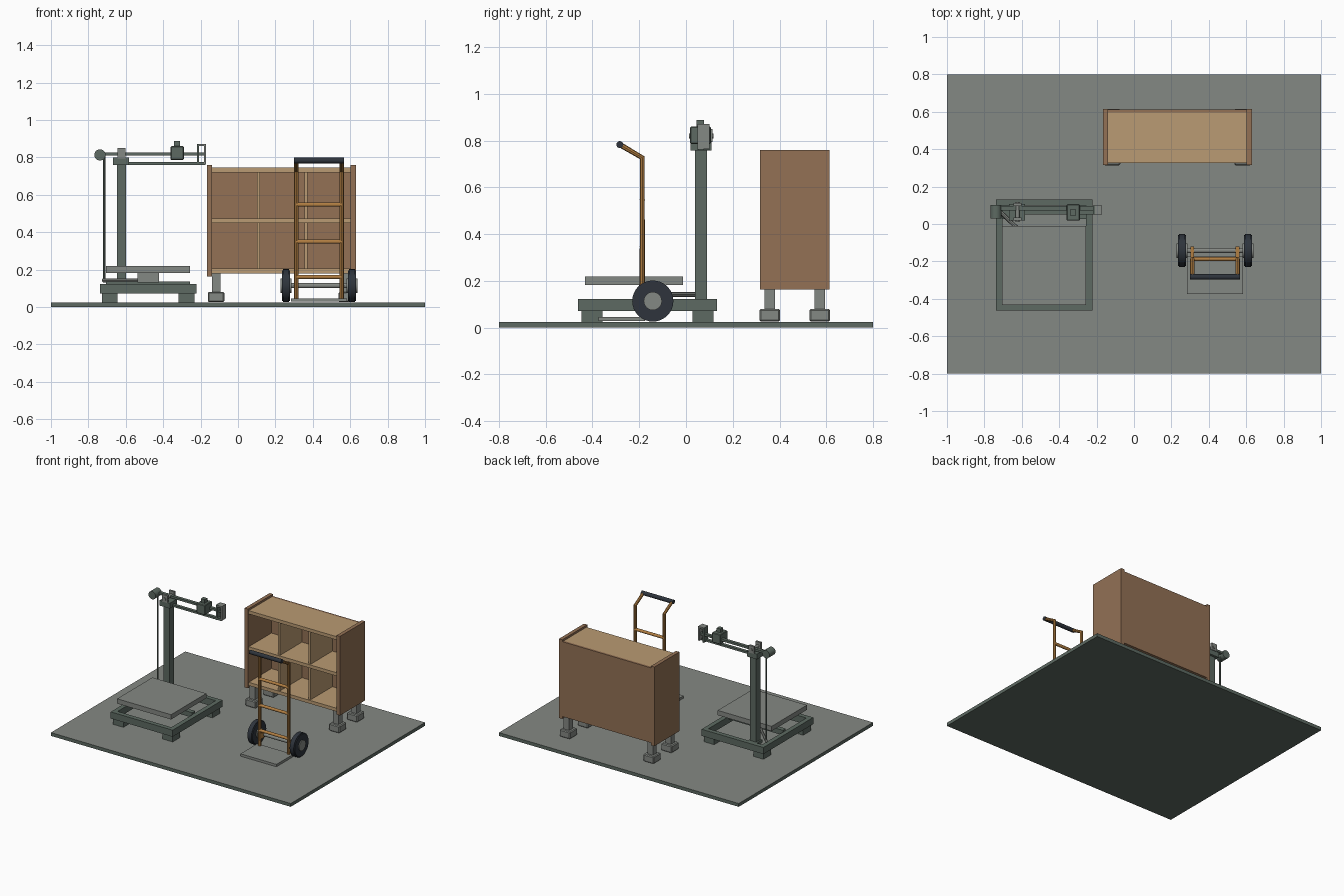
import bpy, bmesh, math
from mathutils import Vector

cube = bpy.data.objects.get("Cube")
if cube:
    bpy.data.objects.remove(cube, do_unlink=True)


def material(name, rgb):
    lin = [((c / 255 + 0.055) / 1.055) ** 2.4 for c in rgb] + [1]
    m = bpy.data.materials.new(name)
    m.use_nodes = True
    m.diffuse_color = lin
    m.node_tree.nodes["Principled BSDF"].inputs["Base Color"].default_value = lin
    return m


STEEL = material("grey_steel", (132, 136, 131))
IRON = material("green_grey_iron", (93, 106, 98))
BROWN = material("brown_wood", (147, 113, 85))
TAN = material("tan_wood", (186, 155, 115))
ORANGE = material("orange_paint", (177, 126, 66))
RUBBER = material("dark_rubber", (46, 52, 60))


def finish(name, bm, mat):
    me = bpy.data.meshes.new(name)
    bm.to_mesh(me)
    bm.free()
    ob = bpy.data.objects.new(name, me)
    bpy.context.collection.objects.link(ob)
    me.materials.append(mat)
    return ob


def box(name, mat, x, y, z, bevel=0):
    """Box from (min, max) ranges."""
    bm = bmesh.new()
    bmesh.ops.create_cube(bm, size=1)
    for v in bm.verts:
        v.co = [r[0] + (c + 0.5) * (r[1] - r[0]) for c, r in zip(v.co, (x, y, z))]
    if bevel:
        bmesh.ops.bevel(bm, geom=bm.edges[:], offset=bevel, segments=1, affect='EDGES')
    return finish(name, bm, mat)


def rod(name, mat, a, b, r, sides=16, bevel=0):
    """Cylinder between two points."""
    a, b = Vector(a), Vector(b)
    bm = bmesh.new()
    bmesh.ops.create_cone(bm, cap_ends=True, segments=sides, radius1=r, radius2=r,
                          depth=(b - a).length)
    if bevel:
        rims = [e for e in bm.edges if any(len(f.verts) > 4 for f in e.link_faces)]
        bmesh.ops.bevel(bm, geom=rims, offset=bevel, segments=2, affect='EDGES')
    ob = finish(name, bm, mat)
    ob.location = (a + b) / 2
    ob.rotation_mode = 'QUATERNION'
    ob.rotation_quaternion = (b - a).to_track_quat('Z', 'Y')
    smooth(ob)
    return ob


def smooth(ob):
    bpy.ops.object.select_all(action='DESELECT')
    ob.select_set(True)
    bpy.context.view_layer.objects.active = ob
    bpy.ops.object.shade_smooth_by_angle(angle=math.radians(35))


def tube(name, mat, points, r):
    """Bent tube along a path."""
    cu = bpy.data.curves.new(name, 'CURVE')
    cu.dimensions = '3D'
    cu.bevel_depth, cu.bevel_resolution, cu.use_fill_caps = r, 2, True
    sp = cu.splines.new('POLY')
    sp.points.add(len(points) - 1)
    for p, co in zip(sp.points, points):
        p.co = (*co, 1)
    ob = bpy.data.objects.new(name, cu)
    bpy.context.collection.objects.link(ob)
    cu.materials.append(mat)
    bpy.ops.object.select_all(action='DESELECT')
    ob.select_set(True)
    bpy.context.view_layer.objects.active = ob
    bpy.ops.object.convert(target='MESH')
    smooth(bpy.context.object)


# Floor slab with a lighter upper face
floor = box("floor", IRON, (-1, 1), (-0.8, 0.8), (0, 0.025))
floor.data.materials.append(STEEL)
for f in floor.data.polygons:
    f.material_index = int(f.normal.z > 0.5)

# Platform scale: base frame and feet
X0, X1, Y0, Y1 = -0.738, -0.222, -0.462, 0.132
W, ZF = 0.034, (0.072, 0.122)
for side, x in (("right", (X0, X0 + W)), ("left", (X1 - W, X1))):
    box(f"scale_frame_{side}", IRON, x, (Y0, Y1), ZF)
for side, y in (("front", (Y0, Y0 + W)), ("back", (Y1 - W, Y1))):
    box(f"scale_frame_{side}", IRON, (X0 + W, X1 - W), y, ZF)
for sx, x in (("right", X0 + 0.01), ("left", X1 - 0.095)):
    for sy, y in (("front", Y0 + 0.015), ("back", Y1 - 0.105)):
        box(f"scale_foot_{sx}_{sy}", IRON, (x, x + 0.085), (y, y + 0.09), (0.025, 0.072))

# Weighing platform, its support and the lever below
box("scale_platform", STEEL, (-0.706, -0.256), (-0.432, -0.012), (0.182, 0.218))
box("scale_cross_beam", IRON, (-0.706, -0.256), (-0.18, -0.145), (0.1, 0.137))
box("platform_support", STEEL, (-0.537, -0.423), (-0.2, -0.12), (0.13, 0.182))
rod("platform_lever", STEEL, (-0.72, 0.07, 0.142), (-0.48, -0.16, 0.142), 0.011, 8)

# Post and head
box("scale_post_foot", IRON, (-0.66, -0.586), (0.03, 0.1), (0.1, 0.122))
box("scale_post", IRON, (-0.648, -0.598), (0.038, 0.09), (0.12, 0.76))
box("scale_post_cap", IRON, (-0.668, -0.583), (0.02, 0.108), (0.758, 0.798))
for side, y in (("front", 0.018), ("back", 0.097)):
    box(f"beam_cheek_{side}", STEEL, (-0.645, -0.602), (y, y + 0.016), (0.795, 0.85))
rod("beam_pivot", STEEL, (-0.623, 0.012, 0.82), (-0.623, 0.118, 0.82), 0.011)
rod("pull_rod", IRON, (-0.715, 0.065, 0.135), (-0.715, 0.065, 0.815), 0.006, 8)

# Weighing beam, guide bar and weights
box("weighing_beam", IRON, (-0.74, -0.175), (0.073, 0.096), (0.81, 0.826))
box("guide_bar", IRON, (-0.6, -0.175), (0.052, 0.075), (0.76, 0.775))
rod("counterweight", IRON, (-0.738, 0.03, 0.813), (-0.738, 0.102, 0.813), 0.03, 24)
box("sliding_weight", IRON, (-0.36, -0.29), (0.018, 0.106), (0.786, 0.86), 0.004)
box("sliding_weight_knob", IRON, (-0.342, -0.31), (0.045, 0.077), (0.858, 0.888))

# Beam end loop
box("loop_inner_post", IRON, (-0.22, -0.208), (0.05, 0.1), (0.76, 0.872))
box("loop_outer_post", STEEL, (-0.182, -0.17), (0.05, 0.1), (0.765, 0.872))
box("loop_top", STEEL, (-0.22, -0.17), (0.05, 0.1), (0.86, 0.872))

# Cabinet case
box("cabinet_side_right", BROWN, (-0.166, -0.138), (0.316, 0.614), (0.163, 0.76))
box("cabinet_side_left", BROWN, (0.602, 0.63), (0.316, 0.614), (0.163, 0.76))
box("cabinet_back", BROWN, (-0.138, 0.602), (0.595, 0.612), (0.18, 0.745))
for name, z in (("bottom", 0.18), ("middle", 0.448), ("top", 0.72)):
    box(f"cabinet_shelf_{name}", TAN, (-0.138, 0.602), (0.325, 0.595), (z, z + 0.025))
for i, x in enumerate((0.109, 0.363)):
    box(f"cabinet_divider_{i + 1}", TAN, (x - 0.008, x + 0.008), (0.335, 0.595), (0.2, 0.725))

# Cabinet legs on blocks
for sx, x in (("right", -0.117), ("left", 0.581)):
    for sy, y in (("front", 0.358), ("back", 0.572)):
        box(f"cabinet_leg_{sx}_{sy}", STEEL, (x - 0.023, x + 0.023),
            (y - 0.022, y + 0.022), (0.075, 0.18))
        box(f"cabinet_foot_{sx}_{sy}", STEEL, (x - 0.044, x + 0.044),
            (y - 0.044, y + 0.044), (0.026, 0.08), 0.006)

# Hand truck: rails, wheels and axle brackets, mirrored about its middle
CX, RY, AY, AZ = 0.433, -0.187, -0.142, 0.114
for side, s in (("right", -1), ("left", 1)):
    rx = CX + s * 0.121
    tube(f"truck_rail_{side}", ORANGE,
         [(rx, RY, 0.035), (rx, RY, 0.727), (rx, -0.283, 0.783)], 0.0115)
    box(f"axle_bracket_{side}", ORANGE, (rx - 0.01, rx + 0.01), (RY, AY + 0.022),
        (AZ - 0.02, AZ + 0.02))
    rod(f"truck_wheel_{side}", RUBBER, (CX + s * 0.155, AY, AZ),
        (CX + s * 0.198, AY, AZ), 0.088, 32, 0.006)
    rod(f"wheel_hub_{side}", STEEL, (CX + s * 0.148, AY, AZ),
        (CX + s * 0.205, AY, AZ), 0.039, 24)
rod("truck_axle", STEEL, (CX - 0.17, AY, AZ), (CX + 0.17, AY, AZ), 0.014)

# Hand truck rungs, grip and toe plate
for i, z in enumerate((0.16, 0.349, 0.547)):
    rod(f"truck_rung_{i + 1}", ORANGE, (CX - 0.121, RY, z), (CX + 0.121, RY, z), 0.011)
rod("truck_grip", RUBBER, (CX - 0.133, -0.283, 0.783), (CX + 0.133, -0.283, 0.783), 0.015)
box("toe_plate", STEEL, (CX - 0.15, CX + 0.15), (-0.375, -0.175), (0.028, 0.046))
